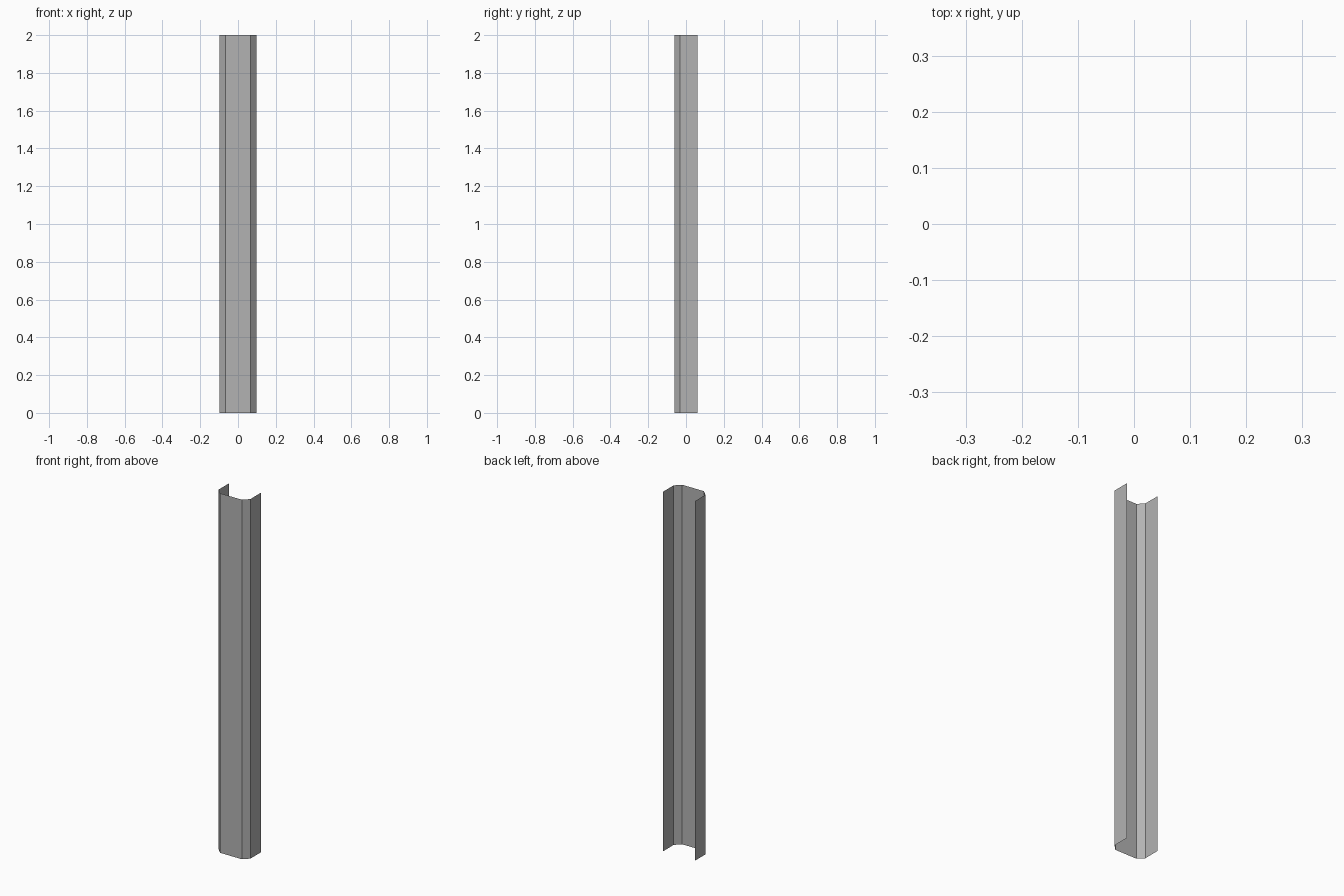
import bpy

if "Cube" in bpy.data.objects:
    bpy.data.objects.remove(bpy.data.objects["Cube"])

HEIGHT = 2.0
# Half cross-section of the open channel, from the front face to the back edge
half = [(0.067, -0.062), (0.098, -0.031), (0.098, 0.062)]
profile = [(-x, y) for x, y in reversed(half)] + half

# Thin folded sheet: extrude the profile upward, open at back, top and bottom
n = len(profile)
verts = [(x, y, z) for z in (0.0, HEIGHT) for x, y in profile]
faces = [(i, i + 1, n + i + 1, n + i) for i in range(n - 1)]

mesh = bpy.data.meshes.new("channel_post")
mesh.from_pydata(verts, [], faces)
mesh.update()
post = bpy.data.objects.new("channel_post", mesh)
bpy.context.collection.objects.link(post)

# Darker grey metal
metal = bpy.data.materials.new("dark_grey_metal")
metal.diffuse_color = (0.45, 0.45, 0.45, 1.0)
metal.use_nodes = True
metal.node_tree.nodes["Principled BSDF"].inputs["Base Color"].default_value = metal.diffuse_color
mesh.materials.append(metal)
